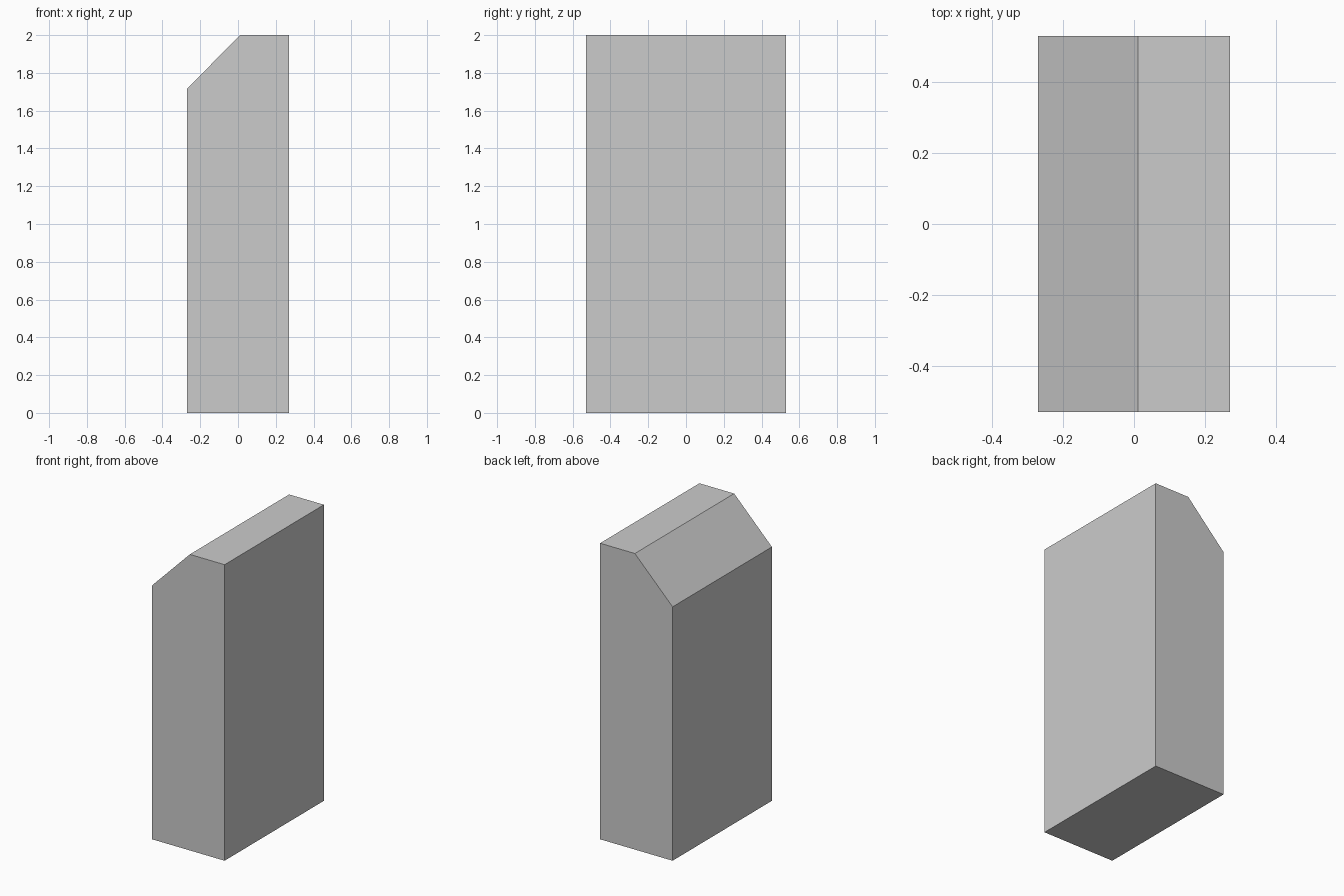
import bpy
import bmesh

if "Cube" in bpy.data.objects:
    bpy.data.objects.remove(bpy.data.objects["Cube"])

HALF_DEPTH = 0.53

# Side profile in x, z: upright block with one sloped top corner
PROFILE = [(-0.271, 0), (0.271, 0), (0.271, 2), (0.011, 2), (-0.271, 1.715)]

# Extrude the profile from front to back
bm = bmesh.new()
front = bm.faces.new([bm.verts.new((x, -HALF_DEPTH, z)) for x, z in PROFILE])
extruded = bmesh.ops.extrude_face_region(bm, geom=[front], use_keep_orig=True)
back_verts = [v for v in extruded["geom"] if isinstance(v, bmesh.types.BMVert)]
bmesh.ops.translate(bm, verts=back_verts, vec=(0, 2 * HALF_DEPTH, 0))
bmesh.ops.recalc_face_normals(bm, faces=bm.faces[:])

mesh = bpy.data.meshes.new("chamfered_block")
bm.to_mesh(mesh)
bm.free()
block = bpy.data.objects.new("chamfered_block", mesh)
bpy.context.collection.objects.link(block)
